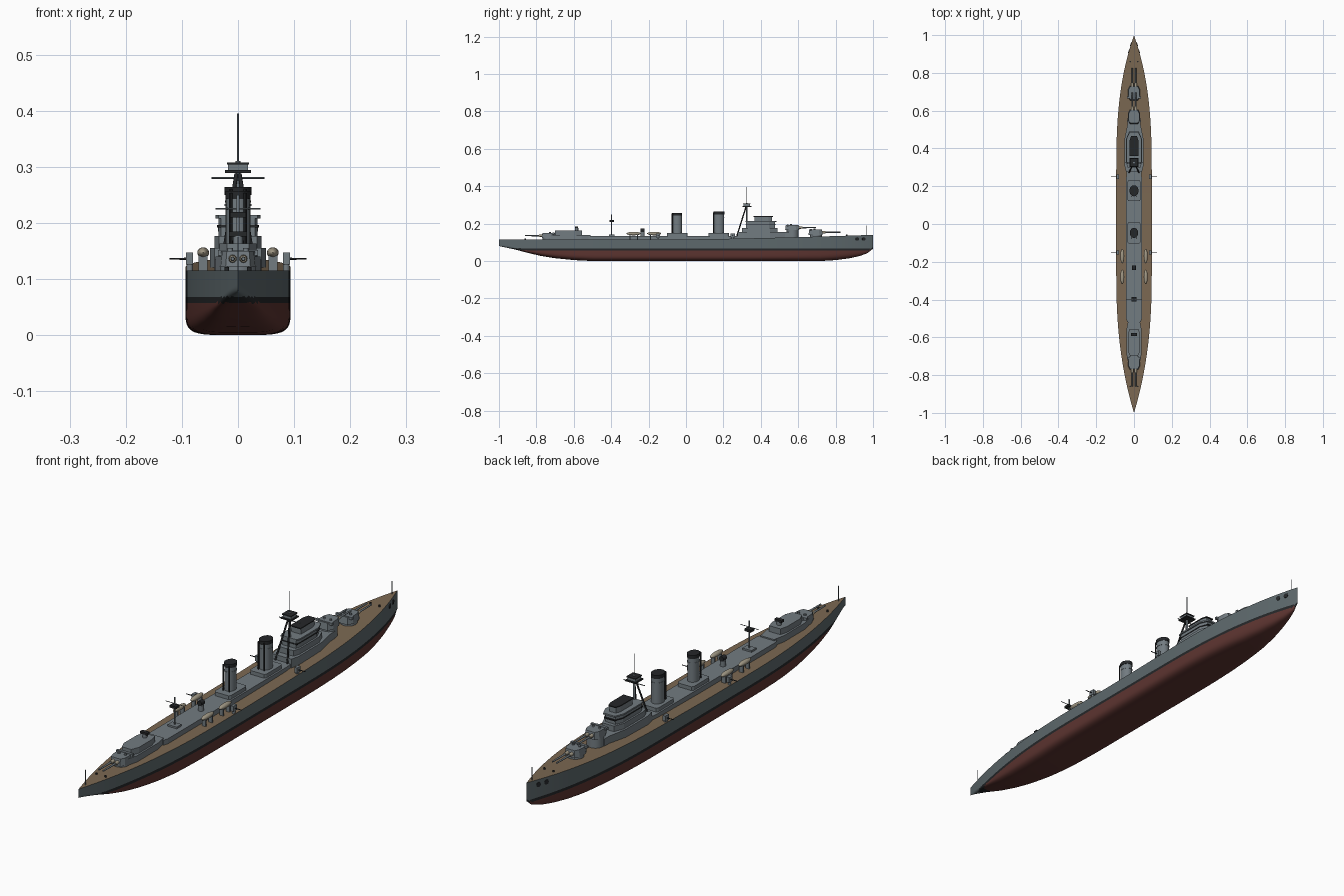
import bpy, bmesh, math
from mathutils import Vector

if "Cube" in bpy.data.objects:
    bpy.data.objects.remove(bpy.data.objects["Cube"])


def mat(name, r, g, b):
    m = bpy.data.materials.new(name)
    m.diffuse_color = (r, g, b, 1)
    m.use_nodes = True
    m.node_tree.nodes["Principled BSDF"].inputs["Base Color"].default_value = m.diffuse_color
    return m


GREY = mat("ship_grey", .17, .2, .22)
HULL = mat("hull_grey", .11, .14, .15)
RED = mat("bottom_red", .11, .035, .03)
TAN = mat("deck_wood", .2, .14, .085)
DARK = mat("black", .018, .02, .022)
CANVAS = mat("canvas", .36, .32, .24)


def finish(name, bm, mats, smooth=True):
    bmesh.ops.recalc_face_normals(bm, faces=bm.faces)
    me = bpy.data.meshes.new(name)
    bm.to_mesh(me)
    bm.free()
    ob = bpy.data.objects.new(name, me)
    bpy.context.collection.objects.link(ob)
    for m in mats:
        me.materials.append(m)
    if smooth:
        bpy.ops.object.select_all(action='DESELECT')
        ob.select_set(True)
        bpy.context.view_layer.objects.active = ob
        bpy.ops.object.shade_smooth_by_angle(angle=math.radians(35))
    return ob


def prism(name, side, z0, z1, m=GREY, cx=0, taper=1.0):
    """Deckhouse: right-hand outline mirrored across x, extruded upward."""
    pts = side + [(-x, y) for x, y in reversed(side)]
    cy = sum(p[1] for p in pts) / len(pts)
    bm = bmesh.new()
    lo = [bm.verts.new((cx + x, y, z0)) for x, y in pts]
    hi = [bm.verts.new((cx + x * taper, cy + (y - cy) * taper, z1)) for x, y in pts]
    bm.faces.new(lo)
    bm.faces.new(hi)
    for i in range(len(pts)):
        j = (i + 1) % len(pts)
        bm.faces.new((lo[i], lo[j], hi[j], hi[i]))
    return finish(name, bm, [m], False)


def box(name, x, y, z0, z1, hx, hy, m=GREY):
    return prism(name, [(hx, y - hy), (hx, y + hy)], z0, z1, m, cx=x)


def rod(name, a, b, r, m=GREY, r2=None, n=12, sy=1.0):
    """Cylinder or cone from a to b; sy stretches upright ones along the ship."""
    a, b = Vector(a), Vector(b)
    bm = bmesh.new()
    bmesh.ops.create_cone(bm, cap_ends=True, segments=n, radius1=r,
                          radius2=r if r2 is None else r2, depth=(b - a).length)
    for v in bm.verts:
        v.co.y *= sy
    bm.transform(Vector((0, 0, 1)).rotation_difference(b - a).to_matrix().to_4x4())
    bmesh.ops.translate(bm, verts=bm.verts, vec=(a + b) / 2)
    return finish(name, bm, [m])


def lerp(tab, y):
    for (y0, v0), (y1, v1) in zip(tab, tab[1:]):
        if y <= y1:
            return v0 + (v1 - v0) * (y - y0) / (y1 - y0)
    return tab[-1][1]


# Hull lines
KEEL = [(-1, .08), (-.92, .063), (-.85, .045), (-.78, .028), (-.7, .015), (-.6, .005), (-.5, 0),
        (.72, 0), (.8, .005), (.87, .014), (.93, .027), (.97, .042), (1, .066)]


def ends(y):
    return max(0, (abs(y) - .25) / .75)


def half_beam(y):
    return .094 * (1 - ends(y) ** (2.8 if y > 0 else 2.4))


def deck_z(y):
    return .115 + (.025 * ((y + .1) / 1.1) ** 1.5 if y > -.1 else 0)


# Hull: lofted sections with red bottom, black waterline and wooden deck
bm = bmesh.new()
rows = []
N = 96
for i in range(N + 1):
    y = -math.cos(math.pi * i / N) * .35 + (-1 + 2 * i / N) * .65
    w, k, d = half_beam(y), lerp(KEEL, y), deck_z(y)
    kt = max(.057, k + .012)
    e = 2 / (5 - 2.8 * ends(y) ** 2)
    half = []
    for j in range(13):
        t = math.pi / 2 * j / 12
        half.append((w * math.sin(t) ** e, k + (kt - k) * (1 - max(0, math.cos(t)) ** e)))
    half += [(w, max(.068, kt + .001)), (w, d)]
    sec = [(-x, z) for x, z in reversed(half[1:])] + half
    rows.append([bm.verts.new((x, y, z)) for x, z in sec])
for a, b in zip(rows, rows[1:]):
    n = len(a)
    for j in range(n):
        f = bm.faces.new((a[j], a[(j + 1) % n], b[(j + 1) % n], b[j]))
        z = f.calc_center_median().z
        f.material_index = 3 if j == n - 1 else 0 if z < .0575 else 1 if z < .0685 else 2
bmesh.ops.remove_doubles(bm, verts=bm.verts, dist=1e-5)
finish("hull", bm, [RED, DARK, HULL, TAN])

# Long midship deckhouse and aft house
prism("midship_house", [(.036, -.52), (.042, -.5), (.042, .24), (.038, .28)], .11, .135)
prism("aft_house_base", [(.028, -.74), (.04, -.69), (.04, -.56), (.03, -.51)], .11, .14)
prism("aft_house_top", [(.02, -.7), (.033, -.67), (.033, -.59), (.025, -.557)], .14, .163)
rod("aft_director", (0, -.585, .16), (0, -.585, .177), .009)
box("aft_rangefinder", 0, -.585, .176, .185, .016, .008, DARK)

# Bridge tiers
prism("bridge_base", [(.042, .275), (.05, .31), (.05, .45), (.034, .53), (.034, .56)], .112, .155)
prism("bridge_tier_1", [(.034, .3), (.042, .325), (.042, .45), (.026, .49)], .155, .177)
prism("bridge_tier_2", [(.03, .32), (.035, .335), (.035, .445), (.022, .475)], .177, .208)
prism("bridge_ledge", [(.036, .318), (.037, .445), (.024, .482)], .192, .196, DARK)
prism("bridge_roof", [(.035, .318), (.04, .335), (.04, .45), (.025, .484)], .208, .214)
prism("bridge_top_house", [(.021, .365), (.021, .44), (.014, .46)], .214, .236)
prism("bridge_top_roof", [(.023, .36), (.023, .442), (.016, .465)], .236, .24, DARK)


# Twin-gun turrets
def turret(name, y, z, d, reach, base):
    rod(name + "_barbette", (0, y, base), (0, y, z), .032, n=32)
    prism(name + "_house", [(.022, y - d * .04), (.033, y - d * .018),
                            (.031, y + d * .018), (.022, y + d * .036)],
          z, z + .028, taper=.9)
    box(name + "_rangefinder", 0, y - d * .026, z + .02, z + .03, .036, .005)
    for s in (-1, 1):
        x, h = s * .0095, z + .014
        rod(name + "_gun_sleeve", (x, y + d * .025, h), (x, y + d * .052, h), .0078, CANVAS, .006)
        rod(name + "_gun_barrel", (x, y + d * .04, h), (x, y + d * reach, h), .0042, GREY, .003)
        rod(name + "_hatch", (s * .014, y - d * .008, z + .02), (s * .014, y - d * .008, z + .033), .005)


turret("fore_turret", .695, .14, 1, .13, .12)
turret("raised_turret", .57, .165, 1, .125, .11)
turret("aft_turret", -.735, .122, -1, .125, .11)

# Funnels with dark caps, bands and steam pipes
for name, y, r, top in (("fore_funnel", .176, .024, .264), ("aft_funnel", -.047, .022, .257)):
    prism(name + "_base", [(.03, y - .055), (.035, y - .047), (.035, y + .047), (.03, y + .055)], .134, .15)
    rod(name, (0, y, .148), (0, y, top - .012), r * .94, n=32, sy=1.22)
    rod(name + "_cap", (0, y, top - .014), (0, y, top), r, DARK, n=32, sy=1.22)
    rod(name + "_band", (0, y, top - .034), (0, y, top - .03), r * .99, n=32, sy=1.22)
    for s in (-1, 1):
        rod(name + "_pipe", (s * .013, y - r * 1.2, .148), (s * .013, y - r * 1.2, top - .004), .0028, DARK, n=8)

# Tripod foremast with spotting top
rod("foremast", (0, .325, .13), (0, .325, .31), .0045)
rod("fore_topmast", (0, .325, .3), (0, .325, .395), .0014, n=8)
for s in (-1, 1):
    rod("mast_leg", (s * .027, .272, .134), (s * .003, .32, .287), .0035, DARK)
rod("fore_yard", (-.047, .325, .28), (.047, .325, .28), .0017, n=8)
box("spotting_floor", 0, .325, .289, .294, .023, .024, DARK)
box("spotting_top", 0, .325, .294, .304, .018, .018)
box("spotting_roof", 0, .325, .304, .308, .02, .021, DARK)

# Mainmast with platform
box("mainmast_foot", 0, -.398, .134, .142, .02, .015)
rod("mainmast", (0, -.398, .134), (0, -.398, .25), .003)
box("mainmast_platform", 0, -.398, .21, .219, .014, .012, DARK)
rod("mainmast_yard", (-.04, -.398, .225), (.04, -.398, .225), .0013, n=8)

# Searchlight post and small ventilators amidships
rod("searchlight_post", (0, -.232, .134), (0, -.232, .157), .011, n=16)
rod("searchlight", (0, -.243, .165), (0, -.221, .165), .01, DARK, n=16)

for s in (-1, 1):
    # Ship's boats on cradles with davits
    for y in (-.17, -.28):
        bm = bmesh.new()
        bmesh.ops.create_uvsphere(bm, u_segments=20, v_segments=12, radius=1)
        for v in bm.verts:
            v.co = (s * .062 + v.co.x * .0105, y + v.co.y * .038, .147 + v.co.z * .0095)
        finish("ships_boat", bm, [CANVAS])
        for dy in (-.02, .02):
            box("boat_cradle", s * .062, y + dy, .114, .142, .008, .003)
    # Side guns in shields
    for y in (.25, -.15):
        z = deck_z(y)
        rod("side_gun_mount", (s * .086, y, z - .005), (s * .086, y, .13), .006)
        box("side_gun_shield", s * .0865, y, .126, .147, .006, .011)
        rod("side_gun_barrel", (s * .088, y, .136), (s * .122, y, .136), .002, DARK, .0014)
    # Hawse openings at the bow
    for y in (.915, .95):
        x = half_beam(y)
        rod("hawse_hole", (s * (x - .006), y - .002, .118), (s * (x + .002), y + .001, .118), .0095, DARK, n=16)
    # Mooring bollards
    for y in (.86, -.86):
        rod("bollard", (s * .02, y, deck_z(y) - .002), (s * .02, y, deck_z(y) + .006), .004, DARK)

# Flagstaffs
rod("jackstaff", (0, .967, .135), (0, .967, .19), .0012, n=8)
rod("ensign_staff", (0, -.957, .112), (0, -.957, .175), .0012, n=8)
